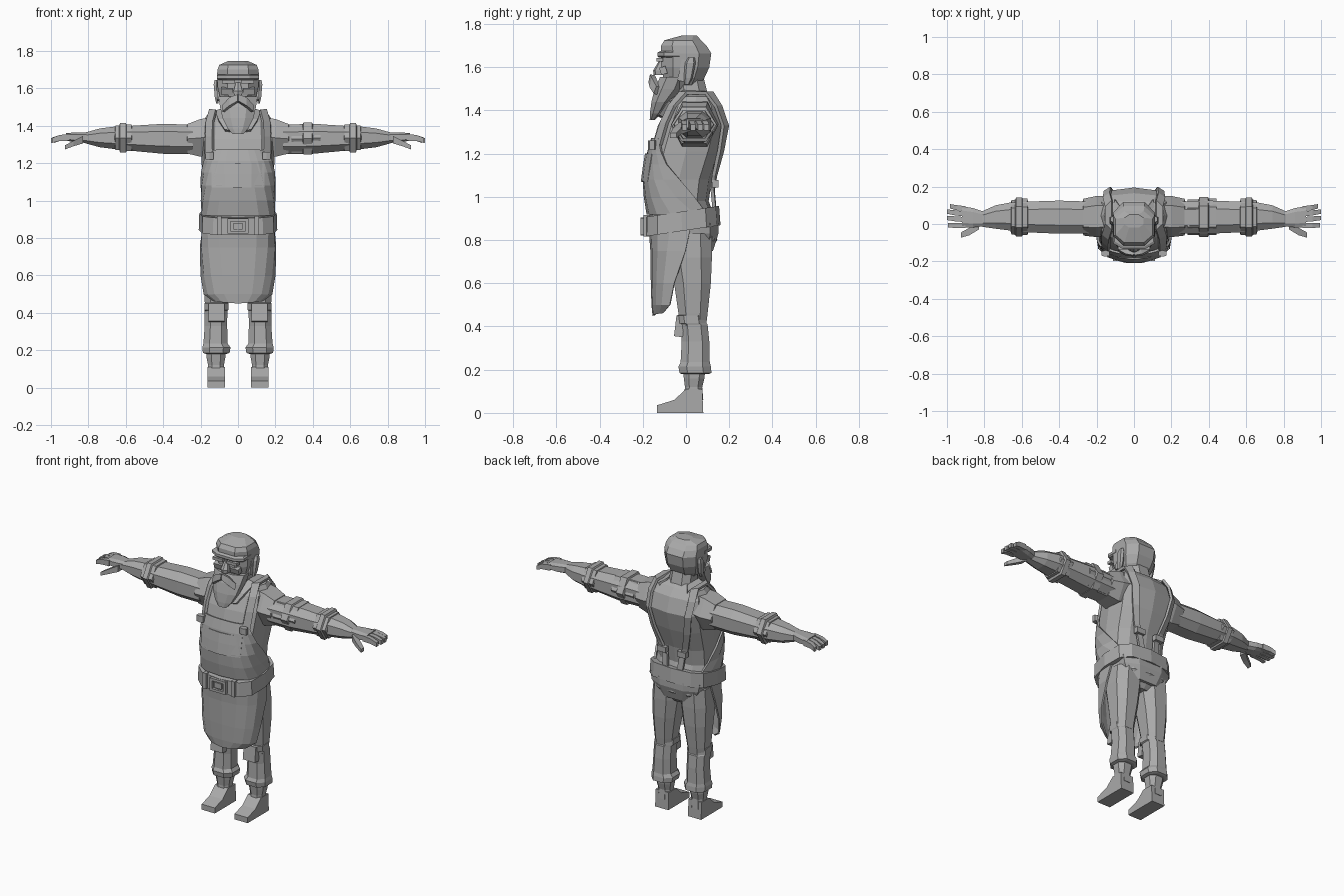
import bpy, bmesh, math
from mathutils import Vector

grey = bpy.data.materials.new("plain grey")
grey.diffuse_color = (0.4, 0.4, 0.4, 1)


def add(name, verts, faces, mirror=False, thick=0):
    me = bpy.data.meshes.new(name)
    me.from_pydata([tuple(v) for v in verts], [], faces)
    bm = bmesh.new()
    bm.from_mesh(me)
    bmesh.ops.recalc_face_normals(bm, faces=bm.faces)
    bm.to_mesh(me)
    bm.free()
    me.materials.append(grey)
    ob = bpy.data.objects.new(name, me)
    bpy.context.collection.objects.link(ob)
    if thick:
        m = ob.modifiers.new("thickness", 'SOLIDIFY')
        m.thickness, m.offset = thick, 0
    if mirror:
        m = ob.modifiers.new("mirror", 'MIRROR')
        m.use_mirror_merge = False
    return ob


def power(v, e):
    return math.copysign(abs(v) ** e, v)


def loft(name, rings, n=8, axis='z', e=0.8, mirror=False, side=1, turn=0.5):
    """Rings are (t, u0, u1, v0, v1): box limits of each section along the axis."""
    verts = []
    for t, u0, u1, v0, v1 in rings:
        for i in range(n):
            a = (i + turn) / n * math.tau
            k = math.cos(math.pi / n) if turn else 1
            u = (u0 + u1) / 2 + (u1 - u0) / 2 * power(min(1, max(-1, math.cos(a) / k)), e)
            v = (v0 + v1) / 2 + (v1 - v0) / 2 * power(min(1, max(-1, math.sin(a) / k)), e)
            verts.append((u, v, t) if axis == 'z' else (t * side, u, v))
    faces = [(r * n + i, r * n + (i + 1) % n, (r + 1) * n + (i + 1) % n, (r + 1) * n + i)
             for r in range(len(rings) - 1) for i in range(n)]
    faces += [tuple(range(n)), tuple(range((len(rings) - 1) * n, len(rings) * n))]
    return add(name, verts, faces, mirror)


def sheet(name, rows, thick=0.012, mirror=False):
    w = len(rows[0])
    faces = [(r * w + i, r * w + i + 1, (r + 1) * w + i + 1, (r + 1) * w + i)
             for r in range(len(rows) - 1) for i in range(w - 1)]
    return add(name, [p for r in rows for p in r], faces, mirror, thick)


def box(name, c, s, mirror=False, tilt=0):
    verts = []
    for x in (-.5, .5):
        for y in (-.5, .5):
            for z in (-.5, .5):
                dy, dz = y * s[1], z * s[2]
                verts.append((c[0] + x * s[0],
                              c[1] + dy * math.cos(tilt) - dz * math.sin(tilt),
                              c[2] + dy * math.sin(tilt) + dz * math.cos(tilt)))
    return add(name, verts, [(0, 1, 3, 2), (4, 6, 7, 5), (0, 4, 5, 1),
                             (2, 3, 7, 6), (0, 2, 6, 4), (1, 5, 7, 3)], mirror)


# Torso: height, half width, front y, back y
TORSO = [(.72, .09, -.06, .09), (.80, .175, -.12, .145), (.90, .185, -.165, .135),
         (.98, .185, -.18, .105), (1.08, .187, -.187, .12), (1.21, .195, -.165, .165),
         (1.33, .2, -.13, .195), (1.42, .19, -.085, .165), (1.465, .16, -.03, .125),
         (1.485, .08, -.02, .09)]
loft("torso", [(z, -w, w, f, b) for z, w, f, b in TORSO], n=12, e=0.7, turn=0)


def section(z):
    for p, q in zip(TORSO, TORSO[1:]):
        if p[0] <= z <= q[0]:
            k = (z - p[0]) / (q[0] - p[0])
            return [p[i] + (q[i] - p[i]) * k for i in (1, 2, 3)]


def body(z, a, off=0.0):
    """Point on the torso; angle 0 is the front."""
    w, f, b = section(z)
    return ((w + off) * power(math.sin(a), .7),
            (f + b) / 2 - ((b - f) / 2 + off) * power(math.cos(a), .7), z)


def drape(x, z, back, off):
    """Point on the torso front or back at a given x."""
    a = math.asin(min(1, x / section(z)[0]) ** (1 / .7))
    return (x, body(z, math.pi - a if back else a, off)[1], z)


# Apron: bib wrapping to the back, pocket, skirt
rows = []
for z in (.92, 1.0, 1.08, 1.15, 1.21, 1.27):
    reach = 2.3 + (z - .92) / .35 * (.72 - 2.3)
    rows.append([body(z, reach * i / 5, .008) for i in range(-5, 6)])
sheet("apron_bib", rows)
sheet("apron_pocket", [[(x, body(z, 0, .018)[1] + abs(x) ** 2 * 1.6, z)
                        for x in (-.14, -.07, 0, .07, .14)] for z in (1.07, 1.14, 1.2)], .01)
rows = []
for z, w, reach, y0 in ((.88, .19, 1.9, -.17), (.75, .2, 1.65, -.16), (.6, .197, 1.45, -.158),
                        (.5, .185, 1.3, -.155), (.45, .15, 1.0, -.15)):
    rows.append([(w * power(math.sin(reach * i / 4), .8),
                  y0 + .135 * (1 - power(math.cos(reach * i / 4), .7)),
                  z + (.015 * abs(i) / 4 if z < .5 else 0)) for i in range(-4, 5)])
sheet("apron_skirt", rows, .01)

# Shoulder straps, running over the shoulders and down the back
path = [(.15, 1.24, 0), (.152, 1.34, 0), (.15, 1.42, 0), (.135, 1.465, 0), (.135, 1.465, 1),
        (.145, 1.42, 1), (.14, 1.33, 1), (.12, 1.21, 1), (.09, 1.1, 1), (.06, 1.03, 1), (.05, .94, 1)]
strap = []
for x, z, back in path:
    pair = [Vector(drape(x + d, z, back, .014)) for d in (-.018, .018)]
    if z > 1.46:
        for p in pair:
            p.z += .016
    strap.append(pair)
sheet("shoulder_strap", strap, .016, True)
box("strap_buckle_back", (.07, .135, 1.06), (.06, .03, .035), True)
loft("strap_button", [(z, .13, .175, -.175, -.14) for z in (1.22, 1.26)], n=6, mirror=True)

# Tilted belt with buckle and loops
belt = loft("belt", [(-.045, -.198, .198, -.188, .15), (-.045, -.21, .21, -.197, .16),
                     (.045, -.207, .207, -.195, .153), (.045, -.19, .19, -.185, .14)], n=12, e=.65, turn=0)
for v in belt.data.vertices:
    v.co.z += .89 + v.co.y * .15
for x in (-.048, .048):
    box("buckle_side", (x, -.197, .863), (.018, .025, .08))
for z in (.83, .896):
    box("buckle_bar", (0, -.197, z), (.1, .025, .016))
box("buckle_plate", (0, -.195, .863), (.05, .018, .035))
box("belt_loop", (.1, -.182, .866), (.025, .03, .1), True)
loft("hip_flap", [(.75, -.12, .12, .02, .125), (.83, -.165, .165, 0, .15), (.88, -.175, .175, 0, .15)])

# Legs, gaiters, knee pads and feet
loft("thigh", [(.38, .065, .17, -.03, .09), (.46, .052, .178, -.035, .1), (.6, .03, .187, -.055, .115),
               (.72, .012, .19, -.08, .12), (.83, .01, .18, -.09, .12)], mirror=True)
loft("shin", [(.18, .06, .172, -.02, .105), (.185, .045, .188, -.03, .118), (.215, .04, .19, -.035, .115),
              (.235, .055, .185, -.025, .11), (.33, .058, .178, -.02, .108), (.41, .057, .178, -.025, .1),
              (.415, .05, .18, -.04, .095), (.45, .05, .18, -.045, .09), (.455, .06, .17, -.03, .08)], mirror=True)
box("knee_pad", (.115, -.03, .4), (.085, .04, .095), True, -.12)
loft("ankle", [(.06, .075, .162, -.01, .08), (.12, .075, .16, -.005, .075), (.16, .068, .168, -.01, .085),
               (.2, .065, .17, -.015, .09)], mirror=True)
side = [(-.135, 0), (.08, 0), (.075, .11), (.0, .11), (-.055, .06), (-.135, .035)]
n = len(side)
foot = [(x, y, z) for x in (.07, .163) for y, z in side]
add("foot", foot, [tuple(range(n)), tuple(range(n, 2 * n))] +
    [(i, (i + 1) % n, n + (i + 1) % n, n + i) for i in range(n)], True)

# Arms: shoulder sleeve, arm, elbow cuff and forearm
loft("shoulder", [(.12, -.06, .15, 1.24, 1.46), (.2, -.07, .15, 1.22, 1.45),
                  (.27, -.062, .135, 1.24, 1.42), (.275, -.045, .12, 1.26, 1.4)],
     n=6, axis='x', turn=0, mirror=True, e=.9)
loft("arm", [(.24, -.05, .12, 1.25, 1.405), (.4, -.052, .125, 1.25, 1.41), (.56, -.045, .12, 1.265, 1.40),
             (.66, -.035, .115, 1.275, 1.395), (.74, -.025, .1, 1.285, 1.385), (.83, -.012, .06, 1.31, 1.36)],
     axis='x', mirror=True)
loft("elbow_cuff", [(.565, -.04, .11, 1.27, 1.4), (.57, -.06, .135, 1.255, 1.415), (.595, -.06, .135, 1.255, 1.415),
                    (.6, -.068, .142, 1.245, 1.425), (.63, -.068, .142, 1.245, 1.425),
                    (.635, -.058, .13, 1.26, 1.41), (.655, -.055, .128, 1.26, 1.41), (.66, -.04, .11, 1.28, 1.39)],
     n=6, axis='x', turn=0, mirror=True, e=.9)
# Extra wrap on one upper arm only
loft("upper_arm_wrap", [(.285, -.06, .13, 1.245, 1.415), (.345, -.06, .13, 1.245, 1.415),
                        (.35, -.07, .145, 1.235, 1.43), (.395, -.07, .145, 1.235, 1.43),
                        (.4, -.06, .135, 1.25, 1.42), (.44, -.06, .135, 1.25, 1.42), (.445, -.04, .11, 1.27, 1.4)],
     n=6, axis='x', turn=0, e=.9)

# Hands: palm, fanned fingers and thumb
loft("palm", [(.8, -.012, .065, 1.31, 1.365), (.86, -.018, .085, 1.31, 1.365), (.92, -.018, .095, 1.32, 1.36)],
     axis='x', e=.6, mirror=True)
for i, (y0, y1, tip) in enumerate(((-.01, -.007, .995), (.022, .032, 1.0), (.052, .066, 1.0), (.08, .095, .985))):
    loft("finger", [(.9, y0 - .012, y0 + .015, 1.32, 1.357), (.955, (y0 + y1) / 2 - .013, (y0 + y1) / 2 + .014, 1.318, 1.35),
                    (tip, y1 - .011, y1 + .012, 1.308, 1.334)], n=4, axis='x', mirror=True, e=1)
loft("thumb", [(.83, -.03, .02, 1.305, 1.345), (.88, -.06, -.02, 1.29, 1.32), (.925, -.073, -.045, 1.273, 1.295)],
     n=4, axis='x', mirror=True, e=1)

# Head, neck and collar
loft("neck", [(1.42, -.09, .09, -.06, .125), (1.48, -.075, .075, -.045, .1), (1.58, -.07, .07, -.05, .075)])
for s in (1, -1):
    sheet("collar", [[(s * .03, -.125, 1.37), (s * .07, -.115, 1.375)], [(s * .06, -.085, 1.43), (s * .105, -.08, 1.43)],
                     [(s * .078, -.01, 1.485), (s * .12, 0, 1.472)], [(s * .07, .09, 1.48), (s * .1, .13, 1.46)]], .02)
loft("head", [(1.5, -.06, .06, -.08, .05), (1.55, -.095, .095, -.105, .085), (1.6, -.108, .108, -.115, .108),
              (1.665, -.112, .112, -.115, .117), (1.7, -.11, .11, -.115, .095), (1.725, -.1, .1, -.1, .07),
              (1.747, -.05, .05, -.02, .05)], e=.75)
loft("forehead_band", [(1.645, -.105, .105, -.125, 0), (1.652, -.113, .113, -.133, 0), (1.668, -.113, .113, -.133, 0),
                       (1.675, -.105, .105, -.12, 0)], e=.7)
loft("ear", [(1.52, .105, .117, -.01, .015), (1.55, .1, .124, -.01, .03), (1.62, .1, .13, -.005, .045),
             (1.645, .105, .125, .01, .04)], n=6, mirror=True)
box("eyebrow", (.05, -.122, 1.635), (.07, .03, .018), True)
box("cheek", (.058, -.105, 1.585), (.06, .03, .035), True, .3)
loft("nose", [(1.565, -.022, .022, -.15, -.1), (1.585, -.024, .024, -.152, -.1), (1.63, -.012, .012, -.125, -.1)], n=6)

# Beard, sideburns and moustache
loft("beard", [(1.355, -.028, .028, -.168, -.145), (1.385, -.055, .055, -.167, -.115), (1.44, -.082, .082, -.16, -.075),
               (1.5, -.096, .096, -.145, -.02), (1.555, -.105, .105, -.12, .0)], e=.85)
box("sideburn", (.103, -.015, 1.585), (.016, .03, .1), True, -.2)
sheet("moustache", [[(0, -.155, 1.565), (0, -.162, 1.53)], [(.04, -.148, 1.55), (.04, -.158, 1.505)],
                    [(.075, -.128, 1.51), (.075, -.14, 1.475)]], .025, True)
